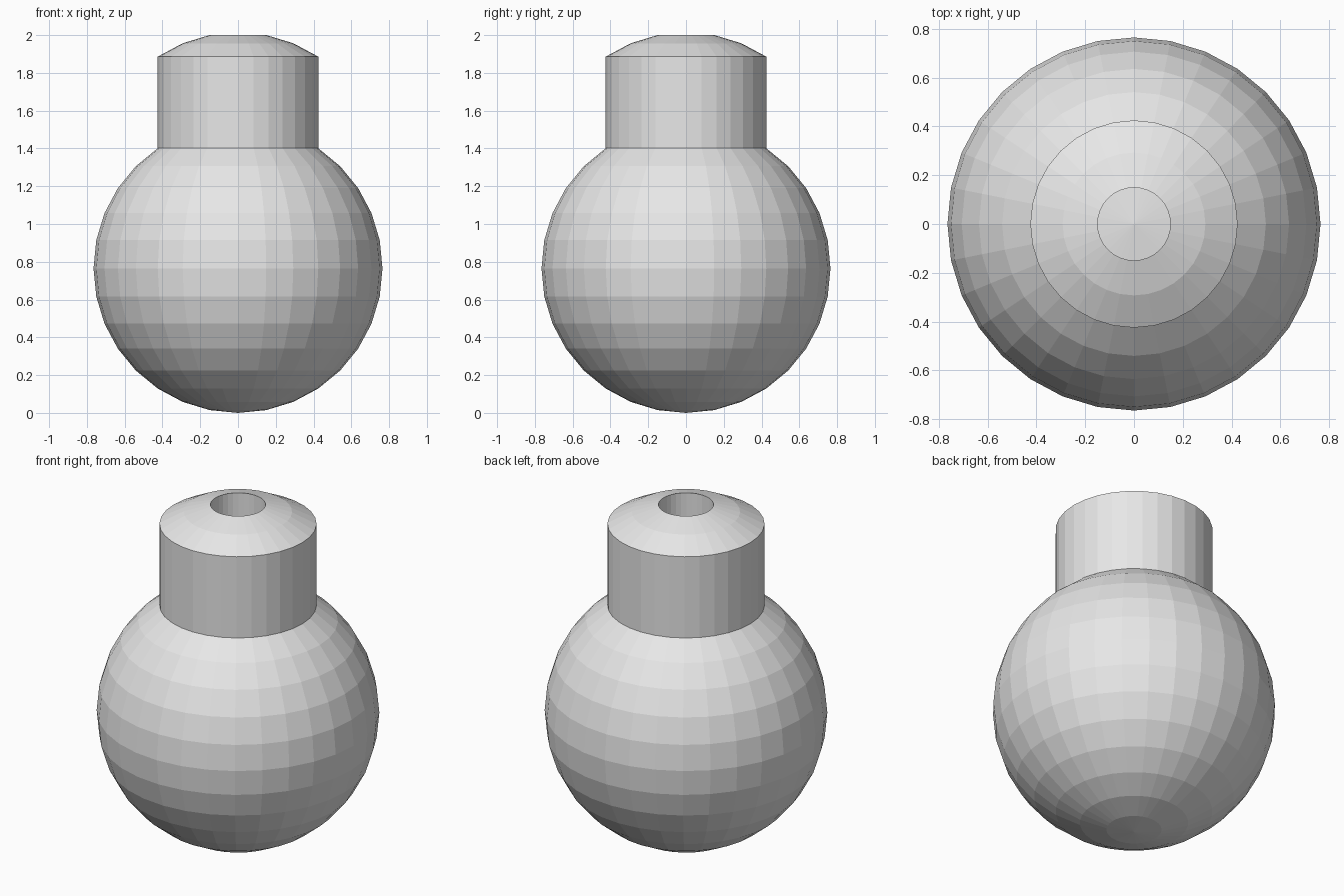
import bpy
import bmesh
from math import radians, sin, cos, tau

if "Cube" in bpy.data.objects:
    bpy.data.objects.remove(bpy.data.objects["Cube"])

RADIUS = 0.765
SIDES = 32
NECK_LIFT = 0.485
HOLE_DEPTH = 0.5


def ring(step, lift=0.0):
    """Profile point on the ball, counted in rings up from the bottom pole."""
    a = radians(180 * step / 16)
    return (RADIUS * sin(a), 0, RADIUS * (1 - cos(a)) + lift)


# Grey material
grey = bpy.data.materials.new("plain grey")
grey.use_nodes = True
colour = (0.8, 0.8, 0.8, 1)
grey.diffuse_color = colour
grey.node_tree.nodes["Principled BSDF"].inputs["Base Color"].default_value = colour

# Profile: round body, raised neck with domed shoulder, sunken hole floor
profile = [ring(i) for i in range(14)]
profile += [ring(i, NECK_LIFT) for i in (13, 14, 15)]
profile += [ring(i, NECK_LIFT - HOLE_DEPTH) for i in (15, 16)]

# Turn the profile around the vertical axis
bm = bmesh.new()
verts = [bm.verts.new(p) for p in profile]
edges = [bm.edges.new(pair) for pair in zip(verts, verts[1:])]
bmesh.ops.spin(bm, geom=verts + edges, cent=(0, 0, 0), axis=(0, 0, 1),
               angle=tau, steps=SIDES)
bmesh.ops.remove_doubles(bm, verts=bm.verts[:], dist=0.0005)
bmesh.ops.recalc_face_normals(bm, faces=bm.faces[:])

mesh = bpy.data.meshes.new("round_flask")
bm.to_mesh(mesh)
bm.free()
mesh.materials.append(grey)
flask = bpy.data.objects.new("round_flask", mesh)
bpy.context.collection.objects.link(flask)
